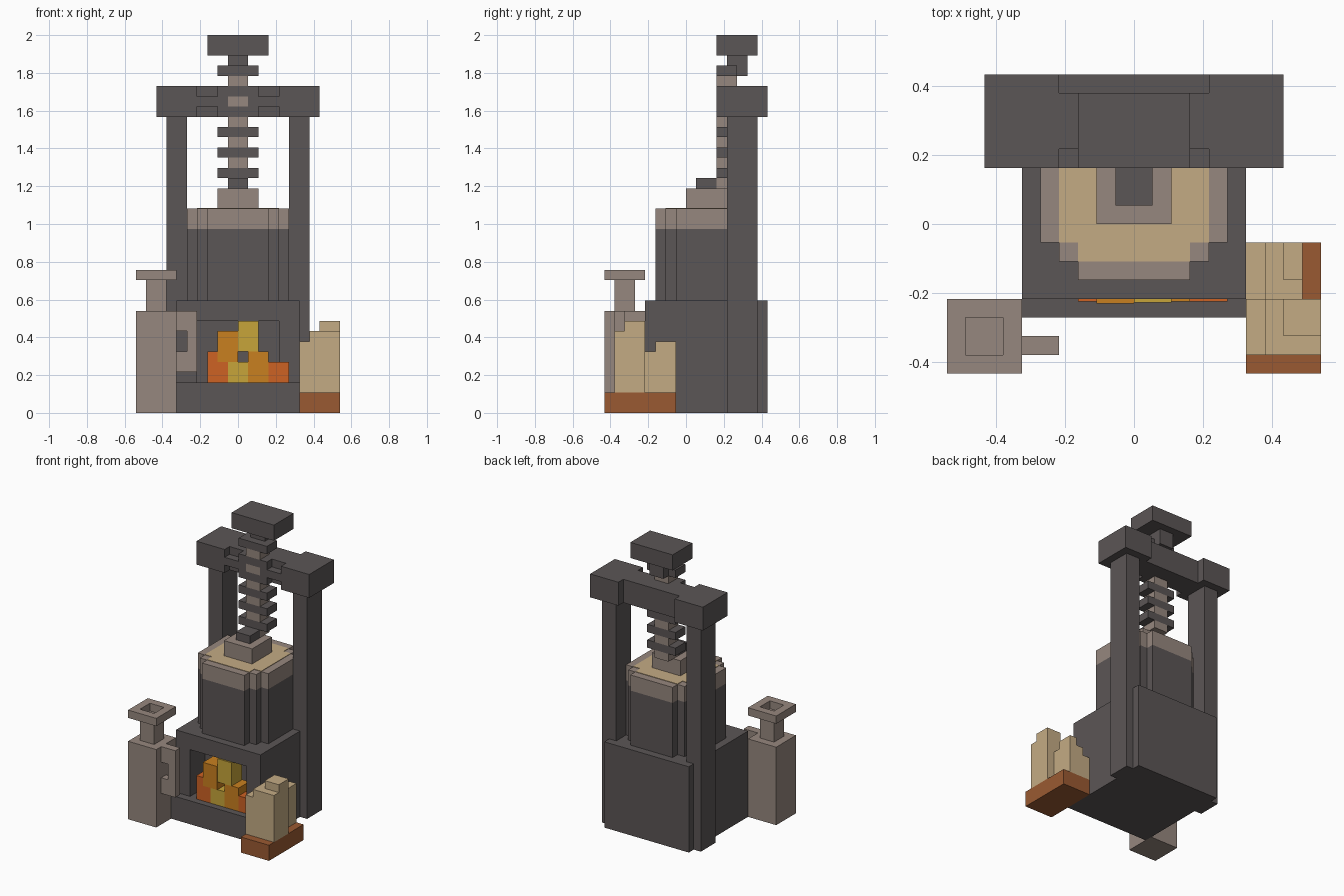
import bpy, bmesh
from mathutils import Matrix, Vector

if "Cube" in bpy.data.objects:
    bpy.data.objects.remove(bpy.data.objects["Cube"])

U = 2 / 37  # one block


def material(name, rgb):
    m = bpy.data.materials.new(name)
    m.use_nodes = True
    m.diffuse_color = (*rgb, 1)
    bsdf = next(n for n in m.node_tree.nodes if n.type == "BSDF_PRINCIPLED")
    bsdf.inputs["Base Color"].default_value = (*rgb, 1)
    return m


iron = material("dark iron", (.105, .092, .092))
stone = material("pale stone", (.305, .242, .209))
cream = material("cream wood", (.552, .407, .231))
brown = material("brown wood", (.323, .102, .032))
red = material("ember orange", (.61, .122, .017))
orange = material("flame orange", (.584, .216, .014))
yellow = material("flame yellow", (.571, .376, .042))


def part(name, mat, *boxes):
    """One object made of blocks, each given as x, y and z ranges in block units."""
    bm = bmesh.new()
    for xs, ys, zs in boxes:
        lo, hi = (Vector(c) * U for c in zip(xs, ys, zs))
        size = Matrix.Diagonal((*(hi - lo), 1))
        bmesh.ops.create_cube(bm, size=1, matrix=Matrix.Translation((lo + hi) / 2) @ size)
    mesh = bpy.data.meshes.new(name)
    bm.to_mesh(mesh)
    bm.free()
    mesh.materials.append(mat)
    obj = bpy.data.objects.new(name, mesh)
    bpy.context.collection.objects.link(obj)
    return obj


def wide(h, ys, zs):
    """Block centred on x."""
    return (-h, h), ys, zs


def both(a, b, ys, zs):
    """Block and its mirror image."""
    return ((a, b), ys, zs), ((-b, -a), ys, zs)


def stepped_disc(r, z0, z1):
    """Rounded block plan centred on the vat axis."""
    return [wide(r - i, (2 - r + j, 2 + r - j), (z0, z1)) for i, j in ((0, 2), (1, 1), (2, 0))]


# Furnace base with an open firebox
part("furnace_base", iron,
     wide(6, (-5, 7), (0, 3)),
     *both(4, 6, (-4, 7), (3, 11)),
     wide(4, (-4, 7), (9, 11)),
     wide(4, (-1, 7), (3, 9)),
     wide(6, (7, 8), (0, 11)))

# Flames
depth = (-4.15, -2)
part("embers", red, ((-3, -1), depth, (3, 6)), ((3, 5), depth, (3, 5)))
part("flame_middle", orange, ((-2, 0), (-4.25, -2), (5, 8)), ((1, 3), depth, (3, 6)))
part("flame_core", yellow, ((-1, 1), depth, (3, 5)), ((0, 2), (-4.2, -2), (6, 9)))

# Vat with rim and filling
part("vat", iron, *stepped_disc(5, 11, 18))
part("vat_rim", stone, *stepped_disc(5, 18, 20))
part("vat_filling", cream, wide(4, (-1, 5), (19, 20.06)), wide(3, (-2, 6), (19, 20.06)))
part("press_block", stone, wide(2, (0, 4), (20, 22)))
part("press_cap", iron, wide(1, (1, 3), (22, 23)))

# Frame
part("pillars", iron, *both(5, 7, (4, 7), (0, 29)))
part("crossbeam", iron,
     *both(4, 8, (3, 8), (29, 32)),
     wide(4, (4, 7), (29, 32)),
     *both(1, 4, (3, 4), (30, 31)))

# Screw: pale shaft alternating with dark threads
part("screw_shaft", stone, *[wide(1, (3, 5), (z, z + 1)) for z in range(22, 33, 2)])
part("screw_threads", iron, *[wide(2, (3, 5), (z, z + 1)) for z in range(23, 34, 2)])
part("screw_neck", iron, wide(1, (4, 6), (33, 35)))
part("screw_head", iron, wide(3, (3, 7), (35, 37)))

# Jug with hollow lip and handle
part("jug", stone,
     ((-10, -6), (-8, -4), (0, 10)),
     ((-9, -7), (-7, -5), (10, 13)),
     ((-10, -9), (-8, -4), (13, 14)),
     ((-7, -6), (-8, -4), (13, 14)),
     ((-9, -7), (-8, -7), (13, 14)),
     ((-9, -7), (-5, -4), (13, 14)))
part("jug_handle", stone,
     ((-6, -4), (-7, -6), (8, 10)),
     ((-5, -4), (-7, -6), (6, 8)),
     ((-6, -4), (-7, -6), (4, 6)))

# Tray of split wood
part("wood_tray", brown, ((6, 10), (-8, -1), (0, 2)))
part("front_wood", cream,
     ((6, 7), (-7, -4), (2, 7)),
     ((7, 10), (-7, -4), (2, 8)),
     ((8, 10), (-6, -4), (8, 9)))
part("rear_wood", cream,
     ((6, 7), (-4, -1), (2, 5)),
     ((7, 9), (-4, -1), (2, 6)),
     ((8, 9), (-3, -1), (6, 7)))
